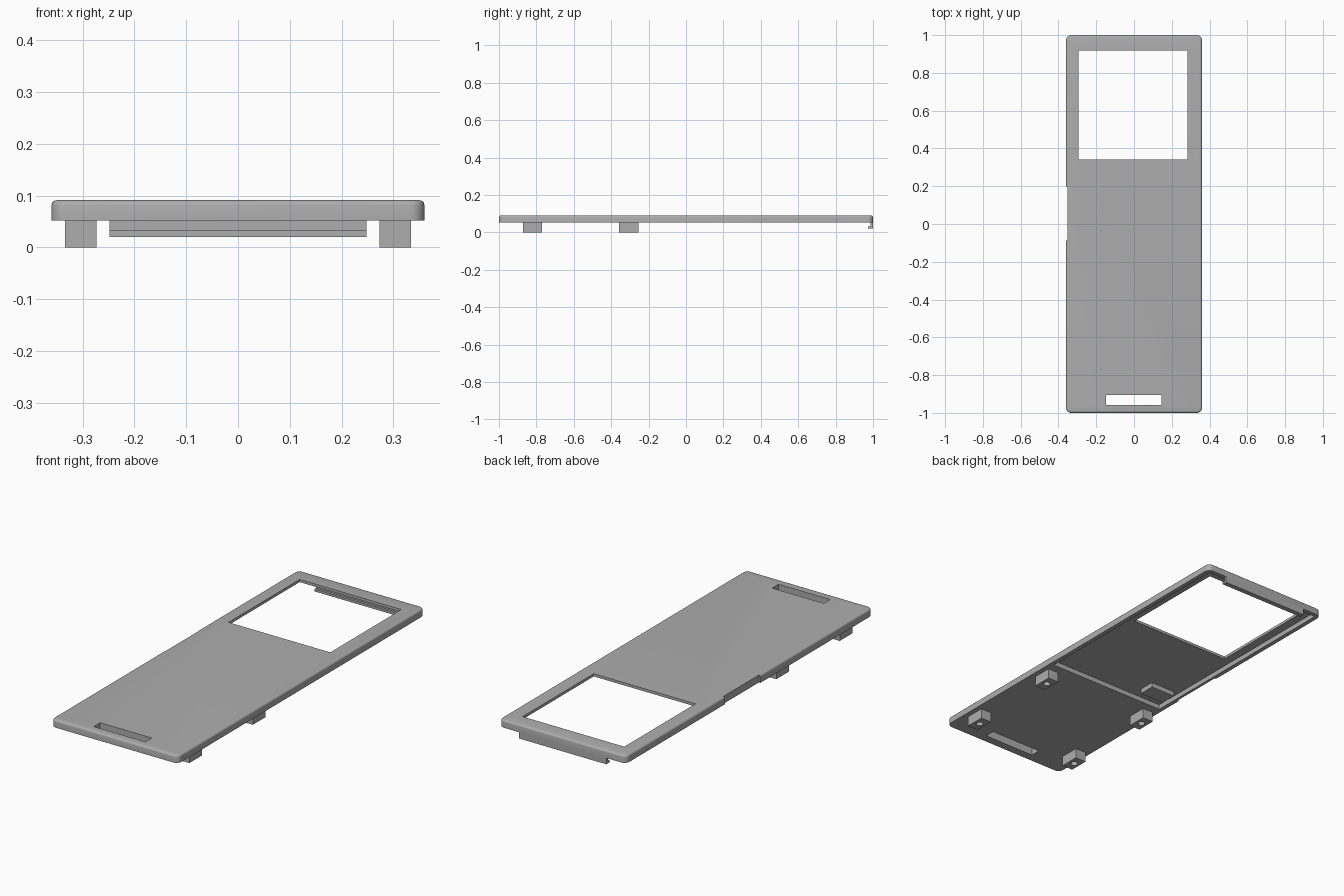
import bpy
import bmesh
from mathutils import Matrix

default = bpy.data.objects.get("Cube")
if default:
    bpy.data.objects.remove(default, do_unlink=True)

grey = bpy.data.materials.new("plain grey")
grey.use_nodes = True
grey.diffuse_color = (0.42, 0.42, 0.42, 1)
grey.node_tree.nodes["Principled BSDF"].inputs["Base Color"].default_value = grey.diffuse_color


def finish(name, bm):
    mesh = bpy.data.meshes.new(name)
    bm.to_mesh(mesh)
    bm.free()
    mesh.materials.append(grey)
    obj = bpy.data.objects.new(name, mesh)
    bpy.context.collection.objects.link(obj)
    return obj


def box_mesh(xs, ys, zs):
    bm = bmesh.new()
    bmesh.ops.create_cube(bm, size=1)
    for v in bm.verts:
        v.co = [lo if c < 0 else hi for c, (lo, hi) in zip(v.co, (xs, ys, zs))]
    return bm


def box(name, xs, ys, zs):
    return finish(name, box_mesh(xs, ys, zs))


def cut(target, cutter):
    cutter.hide_render = True
    mod = target.modifiers.new("cut", "BOOLEAN")
    mod.operation = "DIFFERENCE"
    mod.solver = "EXACT"
    mod.object = cutter
    bpy.context.view_layer.objects.active = target
    bpy.ops.object.modifier_apply(modifier=mod.name)
    bpy.data.objects.remove(cutter, do_unlink=True)


def smooth(obj):
    bpy.ops.object.select_all(action="DESELECT")
    obj.select_set(True)
    bpy.context.view_layer.objects.active = obj
    bpy.ops.object.shade_smooth_by_angle(angle=0.6)


BASE, TOP, SKIN = 0.052, 0.091, 0.077

# Cover plate: rounded corners and a softened top edge
bm = box_mesh((-0.36, 0.36), (-1, 1), (BASE, TOP))
upright = [e for e in bm.edges if abs(e.verts[0].co.z - e.verts[1].co.z) > 0.01]
bmesh.ops.bevel(bm, geom=upright, offset=0.028, segments=6, profile=0.5, affect="EDGES")
rim = [e for e in bm.edges if all(v.co.z > TOP - 0.001 for v in e.verts)]
bmesh.ops.bevel(bm, geom=rim, offset=0.01, segments=3, profile=0.5, affect="EDGES")
plate = finish("cover_plate", bm)

# Hollow underside, window, slot and side relief
for name, xs, ys, zs in (
    ("recess", (-0.338, 0.338), (-0.21, 0.978), (0, SKIN)),
    ("window", (-0.293, 0.284), (0.342, 0.918), (0, 0.2)),
    ("slot", (-0.148, 0.145), (-0.957, -0.905), (0, 0.2)),
    ("side_relief", (-0.4, -0.352), (-0.088, 0.198), (0, 0.2)),
):
    cut(plate, box(name + "_cutter", xs, ys, zs))
smooth(plate)

# Four feet with round screw holes
for side, sx in (("left", 1), ("right", -1)):
    for place, y in (("front", -0.82), ("rear", -0.306)):
        xs = sorted((sx * 0.273, sx * 0.334))
        foot = box(f"{place}_{side}_foot", xs, (y - 0.051, y + 0.051), (0, BASE))
        bm = bmesh.new()
        bmesh.ops.create_cone(bm, cap_ends=True, segments=20, radius1=0.017, radius2=0.017,
                              depth=0.08, matrix=Matrix.Translation((sx * 0.3035, y, 0)))
        cut(foot, finish("hole_cutter", bm))
        smooth(foot)

# Hooked rear lip, an L profile extruded across the width
bm = bmesh.new()
profile = ((1, BASE), (1, 0.02), (0.974, 0.02), (0.974, 0.032), (0.986, 0.032), (0.986, BASE))
face = bm.faces.new([bm.verts.new((-0.248, y, z)) for y, z in profile])
grown = bmesh.ops.extrude_face_region(bm, geom=[face])
bmesh.ops.translate(bm, vec=(0.496, 0, 0),
                    verts=[g for g in grown["geom"] if isinstance(g, bmesh.types.BMVert)])
bmesh.ops.recalc_face_normals(bm, faces=bm.faces)
finish("rear_lip", bm)

# Small pad inside the hollow
box("inner_pad", (-0.31, -0.17), (-0.15, -0.065), (BASE, SKIN))
